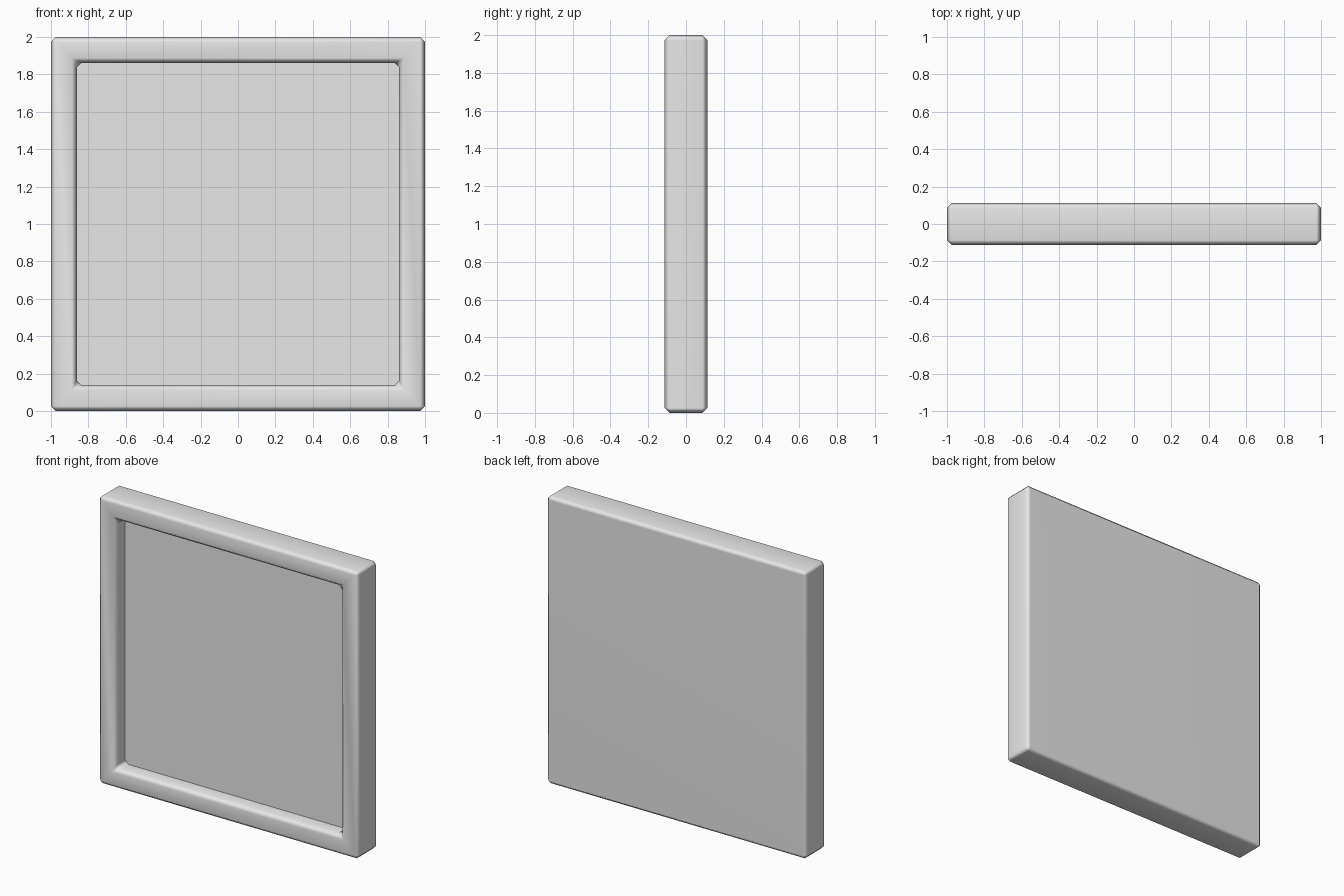
import bpy, bmesh, math
from mathutils import Matrix, Vector

cube = bpy.data.objects.get("Cube")
if cube:
    bpy.data.objects.remove(cube, do_unlink=True)

SIZE, THICK = 2.0, 0.226
BORDER, RECESS, CHAMFER = 0.195, 0.105, 0.026

# Single flat colour
grey = bpy.data.materials.new("light_grey")
grey.use_nodes = True
color = (0.8, 0.8, 0.8, 1)
grey.diffuse_color = color
grey.node_tree.nodes["Principled BSDF"].inputs["Base Color"].default_value = color

# Square slab standing on the ground
bm = bmesh.new()
bmesh.ops.create_cube(bm, size=1, matrix=Matrix.Translation((0, 0, SIZE / 2))
                      @ Matrix.Diagonal((SIZE, THICK, SIZE, 1)))

# Raised border around a recessed front panel
bm.normal_update()
front = min(bm.faces, key=lambda f: f.calc_center_median().y)
bmesh.ops.inset_region(bm, faces=[front], thickness=BORDER)
panel = bmesh.ops.extrude_discrete_faces(bm, faces=[front])["faces"][0]
bmesh.ops.translate(bm, verts=panel.verts[:], vec=Vector((0, RECESS, 0)))
bm.normal_update()

# Chamfer every real corner except the seam around the panel
seam = set(panel.edges)
edges = [e for e in bm.edges
         if e not in seam and e.calc_face_angle(0) > math.radians(30)]
bmesh.ops.bevel(bm, geom=edges, offset=CHAMFER, offset_type='OFFSET',
                segments=1, profile=0.5, affect='EDGES', clamp_overlap=True)
bmesh.ops.recalc_face_normals(bm, faces=bm.faces[:])

mesh = bpy.data.meshes.new("framed_panel")
bm.to_mesh(mesh)
bm.free()
mesh.materials.append(grey)
obj = bpy.data.objects.new("framed_panel", mesh)
bpy.context.collection.objects.link(obj)

# Soft chamfers with flat broad faces and a crisp panel seam
bpy.ops.object.select_all(action='DESELECT')
obj.select_set(True)
bpy.context.view_layer.objects.active = obj
bpy.ops.object.shade_smooth_by_angle(angle=math.radians(60))
weighted = obj.modifiers.new("weighted_normals", 'WEIGHTED_NORMAL')
weighted.keep_sharp = True
